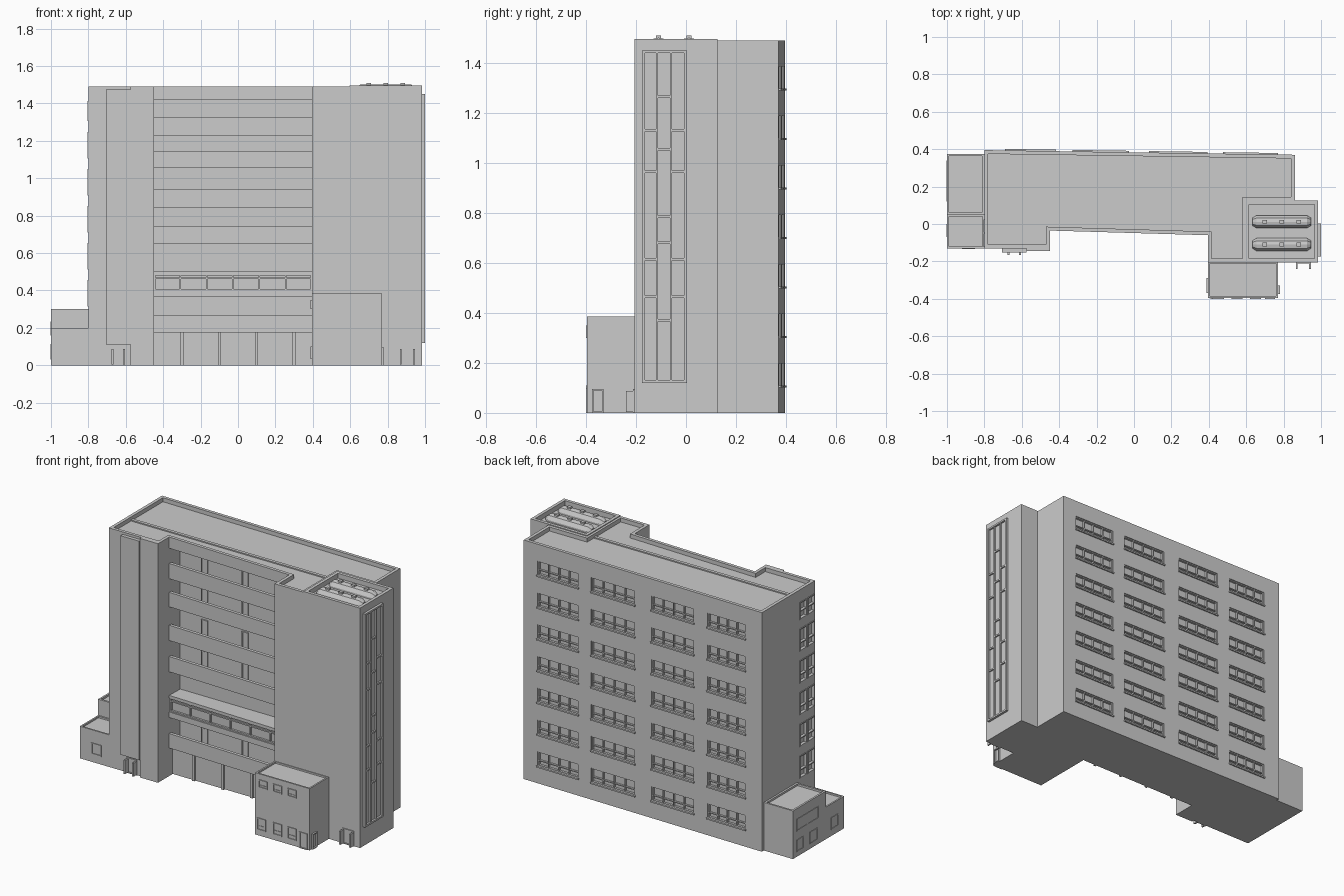
import bpy, bmesh
from mathutils import Vector

if "Cube" in bpy.data.objects:
    bpy.data.objects.remove(bpy.data.objects["Cube"])


def finish(name, bm):
    bmesh.ops.recalc_face_normals(bm, faces=bm.faces[:])
    me = bpy.data.meshes.new(name)
    bm.to_mesh(me)
    bm.free()
    ob = bpy.data.objects.new(name, me)
    bpy.context.collection.objects.link(ob)
    return ob


def prism(name, pts, z0, z1, rim=0, depth=0):
    """Extruded outline; optional roof sunk behind a parapet rim."""
    bm = bmesh.new()
    base = bm.faces.new([bm.verts.new((x, y, z0)) for x, y in pts])
    r = bmesh.ops.extrude_face_region(bm, geom=[base], use_keep_orig=True)
    bmesh.ops.translate(bm, vec=(0, 0, z1 - z0),
                        verts=[v for v in r['geom'] if isinstance(v, bmesh.types.BMVert)])
    top = [f for f in r['geom'] if isinstance(f, bmesh.types.BMFace)][0]
    if rim:
        bmesh.ops.recalc_face_normals(bm, faces=bm.faces[:])
        bmesh.ops.inset_region(bm, faces=[top], thickness=rim, use_even_offset=True)
        e = bmesh.ops.extrude_discrete_faces(bm, faces=[top])
        bmesh.ops.translate(bm, vec=(0, 0, -depth), verts=e['faces'][0].verts[:])
    return finish(name, bm)


def rect(x0, x1, y0, y1):
    return [(x0, y0), (x1, y0), (x1, y1), (x0, y1)]


class Wall:
    """Local wall frame: u along the wall, z up, d outwards."""
    def __init__(self, p, u):
        self.p = Vector((*p, 0))
        self.u = Vector((*u, 0)).normalized()
        self.n = Vector((self.u.y, -self.u.x, 0))

    def box(self, bm, u0, u1, z0, z1, d0, d1):
        v = [bm.verts.new(self.p + self.u * u + self.n * d + Vector((0, 0, z)))
             for z in (z0, z1) for u, d in ((u0, d0), (u1, d0), (u1, d1), (u0, d1))]
        for f in ((3, 2, 1, 0), (4, 5, 6, 7), (0, 1, 5, 4), (1, 2, 6, 5), (2, 3, 7, 6), (3, 0, 4, 7)):
            bm.faces.new([v[i] for i in f])

    def frame(self, bm, u0, u1, z0, z1, d0, d1, us=(), zs=(), t=.006):
        for a in (u0, u1 - t):
            self.box(bm, a, a + t, z0, z1, d0, d1)
        for z in (z0, z1 - t):
            self.box(bm, u0 + t, u1 - t, z, z + t, d0, d1)
        for a in us:
            self.box(bm, a - t / 2, a + t / 2, z0 + t, z1 - t, d0, d1 - .001)
        for z in zs:
            self.box(bm, u0 + t, u1 - t, z - t / 2, z + t / 2, d0, d1 - .002)


def cut(ob, bm):
    c = finish("opening_cutter", bm)
    c.hide_render = True
    m = ob.modifiers.new("openings", 'BOOLEAN')
    m.object, m.operation, m.solver = c, 'DIFFERENCE', 'EXACT'
    bpy.context.view_layer.objects.active = ob
    bpy.ops.object.modifier_apply(modifier=m.name)
    bpy.data.objects.remove(c)


# main slab: core with deep balcony notch, then roof cap with parapet
right_side = [(.395, -.205), (.6, -.205), (.6, .125), (.86, .125), (.86, .37), (-.8, .395), (-.8, -.13), (-.45, -.13)]
core = prism("main_block", right_side + [(-.45, .07), (.395, .07)], 0, 1.42)
prism("roof_cap", right_side + [(-.45, -.035), (.395, -.06)], 1.42, 1.49, .02, .025)
prism("roof_ridge", rect(-.78, .6, .06, .08), 1.46, 1.472)

# rear window grid and left end windows, recessed
back = Wall((0, .383), (-1.66, .025))
left = Wall((-.8, 0), (0, -1))
cutter, frames, sframes = bmesh.new(), bmesh.new(), bmesh.new()
for i in range(7):
    z = .107 + i * .198
    for a, b in ((-.765, -.48), (-.39, -.085), (.03, .325), (.42, .685)):
        back.box(cutter, a, b, z, z + .09, -.02, .05)
        back.frame(frames, a, b, z, z + .09, -.021, -.006,
                   [a + (b - a) * k / 4 for k in (1, 2, 3)], [z + .032])
        back.box(frames, a - .004, b + .004, z - .006, z + .003, -.02, .008)
    if i:
        for a, b in ((-.025, .045), (.052, .122)):
            zs = z + .01
            top = min(zs + .14, 1.412)
            left.box(cutter, a, b, zs, top, -.015, .05)
            left.frame(sframes, a, b, zs, top, -.016, .004, [], [zs + .05])
finish("rear_window_frames", frames)
finish("left_window_frames", sframes)
cut(core, cutter)

# left front pier and raised panel
prism("front_pier", rect(-.575, -.45, -.145, -.12), 0, 1.49)
prism("front_panel", rect(-.705, -.575, -.152, -.12), .11, 1.475)

# balcony parapets with floor slabs
front = Wall((0, -.0483), (.845, -.025))
bands, doors = bmesh.new(), bmesh.new()
inner = Wall((0, .07), (1, 0))
for z0, z1 in ((1.23, 1.325), (1.055, 1.145), (.845, .94), (.65, .745), (.175, .265)):
    front.box(bands, -.45, .395, z0, z1, -.02, 0)
    front.box(bands, -.45, .395, z0, z0 + .02, -.125, -.02)
    for x in (-.3, -.02, .23):
        inner.frame(doors, x, x + .045, z0 + .02, z1 + .04, -.005, .008)
        inner.box(doors, x + .006, x + .039, z0 + .02, z1 + .034, -.005, .003)
front.box(bands, -.45, .395, .365, .40, -.125, 0)
front.box(bands, -.45, .395, .488, .503, -.125, 0)
finish("balcony_bands", bands)
finish("balcony_doors", doors)

# glazed storey and ground floor wall
g = bmesh.new()
front.box(g, -.45, .395, .40, .488, -.125, -.018)
front.frame(g, -.45, .395, .40, .488, -.02, -.006, [-.45 + .845 * k / 6 for k in range(1, 6)], [.465], .008)
finish("glazed_storey", g)
prism("ground_wall", rect(-.45, .395, 0, .075), 0, .18)
g = bmesh.new()
ground = Wall((0, 0), (1, 0))
for x in (-.3, -.1, .1, .3):
    ground.box(g, x - .008, x + .008, 0, .18, -.01, .012)
finish("ground_posts", g)

# stair tower with tall window
prism("stair_tower", rect(.595, .985, -.205, .125), 0, 1.495, .02, .03)
east = Wall((.985, 0), (0, 1))
g = bmesh.new()
east.frame(g, -.175, .003, .12, 1.45, -.01, .015, (), (), .011)
east.box(g, -.17, 0, .125, 1.445, -.01, .003)
for u in (-.115, -.059):
    east.box(g, u - .004, u + .004, .13, 1.44, 0, .013)
for spans, zs in ((((-.165, -.118), (-.056, -.007)), (1.13, .965, .615, .465)),
                  (((-.112, -.062),), (1.265, 1.055, .785, .68, .37))):
    for a, b in spans:
        for z in zs:
            east.box(g, a, b, z - .005, z + .005, 0, .012)
finish("tower_window", g)

# rooflights with hipped ends and small caps
for yc in (.012, -.11):
    g = bmesh.new()
    prof = ((-.034, 0), (-.034, .012), (-.02, .034), (0, .038), (.02, .034), (.034, .012), (.034, 0))
    rings = [[g.verts.new((x, yc + y * s, 1.463 + z * t)) for y, z in prof]
             for x, s, t in ((.633, .6, .6), (.655, 1, 1), (.925, 1, 1), (.947, .6, .6))]
    for a, b in zip(rings, rings[1:]):
        for k in range(7):
            g.faces.new((a[k], a[(k + 1) % 7], b[(k + 1) % 7], b[k]))
    g.faces.new(rings[0])
    g.faces.new(rings[-1])
    roof = Wall((0, yc), (1, 0))
    for x in (.7, .79, .88):
        roof.box(g, x - .012, x + .012, 1.495, 1.51, -.01, .01)
    finish("rooflight", g)

# front annex with two window rows and side doors
prism("annex", rect(.395, .77, -.395, -.2), 0, .385, .01, .01)
af, ar, al = Wall((0, -.395), (1, 0)), Wall((.77, 0), (0, 1)), Wall((.395, 0), (0, -1))
g = bmesh.new()
for a in (.42, .52, .62):
    af.frame(g, a, a + .06, .30, .35, -.005, .005, [], [.315])
for a in (.41, .52, .62):
    af.frame(g, a, a + .06, .035, .11, -.005, .005, [], [.06])
af.frame(g, .70, .755, 0, .10, -.005, .005)
ar.frame(g, -.375, -.33, 0, .095, -.005, .01)
al.frame(g, .29, .37, .035, .1, -.005, .008, [.33])
al.frame(g, .29, .37, .3, .35, -.005, .008, [.33])
finish("annex_windows", g)

# left low wing, two heights
prism("wing_rear", rect(-1, -.8, .05, .375), 0, .30, .012, .012)
prism("wing_front", rect(-1, -.8, -.13, .05), 0, .20, .01, .01)
wl, wf = Wall((-1, 0), (0, -1)), Wall((0, -.13), (1, 0))
g = bmesh.new()
wl.frame(g, -.34, -.12, .16, .235, -.005, .003, [-.23])
for a, b, z in ((-.34, -.27, .03), (-.21, -.13, .03), (0, .07, .04)):
    wl.frame(g, a, b, z, z + .075, -.005, .003)
wf.frame(g, -.92, -.85, .05, .12, -.005, .004)
finish("wing_windows", g)

# two entrances with open door leaves
for name, x0, x1, y in (("left_entrance", -.675, -.605, -.13), ("tower_entrance", .865, .945, -.205)):
    w = Wall((0, y), (1, 0))
    g = bmesh.new()
    w.frame(g, x0, x1, 0, .095, -.005, .006)
    for a in (x0, x1 - .01):
        w.box(g, a, a + .01, .004, .088, 0, .035)
    finish(name, g)
